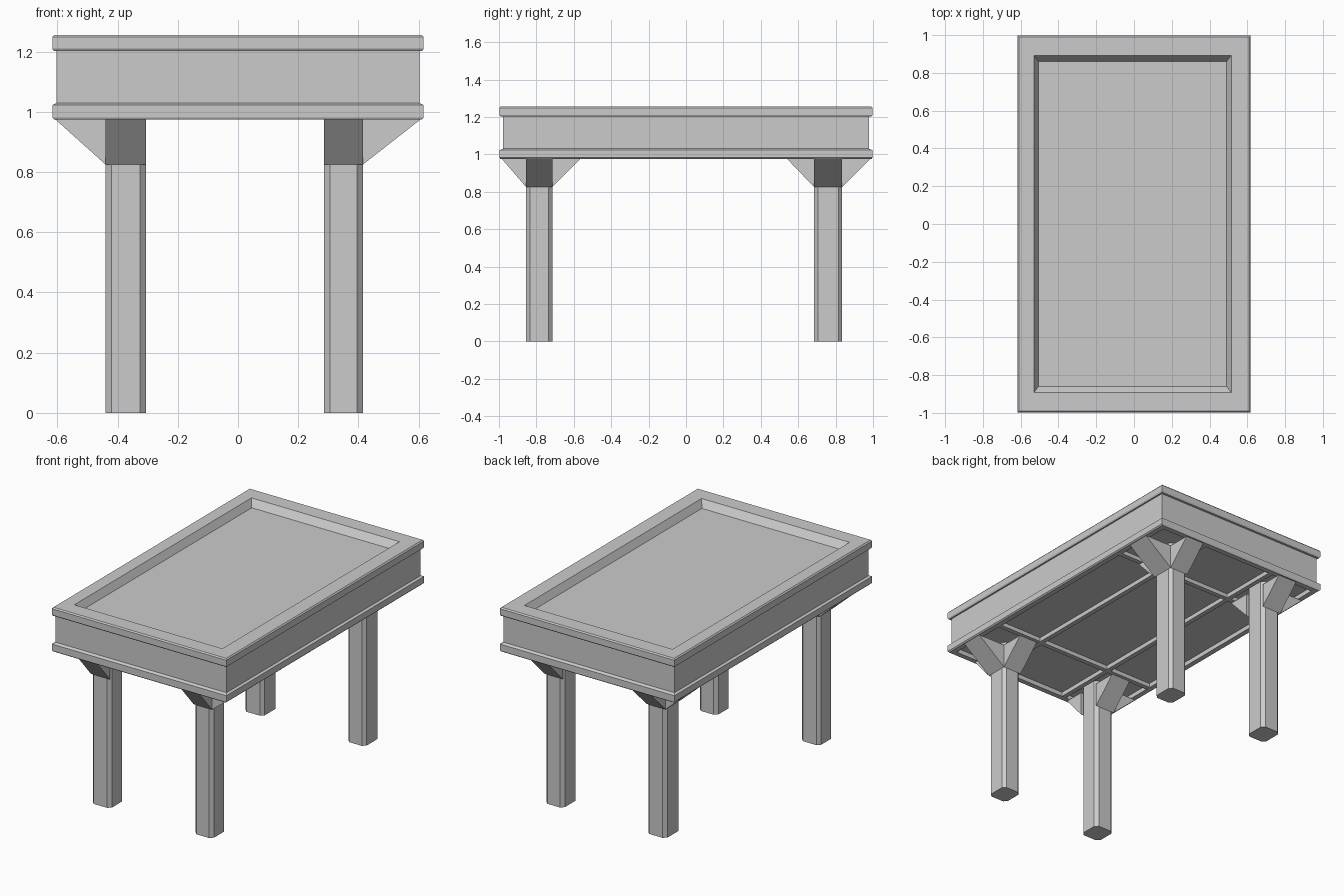
import bpy, bmesh

if "Cube" in bpy.data.objects:
    bpy.data.objects.remove(bpy.data.objects["Cube"])


def finish(name, bm, bevel=0.0):
    bmesh.ops.recalc_face_normals(bm, faces=bm.faces)
    me = bpy.data.meshes.new(name)
    bm.to_mesh(me)
    bm.free()
    ob = bpy.data.objects.new(name, me)
    bpy.context.collection.objects.link(ob)
    if bevel:
        m = ob.modifiers.new("bevel", "BEVEL")
        m.width = bevel
        m.segments = 1
        m.limit_method = 'ANGLE'
    return ob


def stack(name, rings, closed=False):
    """Skin a list of rectangles (x0, x1, y0, y1, z); closed joins last to first, else caps."""
    bm = bmesh.new()
    loops = [[bm.verts.new(p) for p in ((a, c, z), (b, c, z), (b, d, z), (a, d, z))]
             for a, b, c, d, z in rings]
    pairs = list(zip(loops, loops[1:]))
    if closed:
        pairs.append((loops[-1], loops[0]))
    else:
        bm.faces.new(loops[0])
        bm.faces.new(loops[-1])
    for lo, hi in pairs:
        for i in range(4):
            j = (i + 1) % 4
            bm.faces.new((lo[i], lo[j], hi[j], hi[i]))
    return finish(name, bm)


def sym(x, y, z):
    return (-x, x, -y, y, z)


def box(name, x0, x1, y0, y1, z0, z1):
    return stack(name, [(x0, x1, y0, y1, z0), (x0, x1, y0, y1, z1)])


# Table top: apron, moulded rim and sunken panel in one skin
stack("table_top", [
    sym(.577, .96, 1.003), sym(.577, .96, .975), sym(.610, .993, .975),
    sym(.617, .997, .982), sym(.617, .997, 1.022), sym(.603, .978, 1.03),
    sym(.603, .978, 1.202), sym(.612, .992, 1.202), sym(.617, .997, 1.21),
    sym(.617, .997, 1.248), sym(.610, .99, 1.256),
    (-.53, .515, -.893, .893, 1.256), (-.505, .49, -.86, .86, 1.212)])

# Ribs under the panel
for sx, side in ((-1, "left"), (1, "right")):
    x = sx * .26
    box(side + "_rib", x - .015, x + .015, -.965, .965, .976, 1.01)
for sy, end in ((-1, "front"), (1, "back")):
    y = sy * .56
    box(end + "_rib", -.58, .58, y - .015, y + .015, .977, 1.01)


def wedge(name, axis, start, end, w0, w1):
    """Triangular brace running along axis (0=x, 1=y) from leg face to its tip."""
    bm = bmesh.new()
    sides = []
    for w in (w0, w1):
        pts = [(start, .825), (end, .976), (start, .976)]
        sides.append([bm.verts.new((a, w, z) if axis == 0 else (w, a, z)) for a, z in pts])
        bm.faces.new(sides[-1])
    for i in range(3):
        j = (i + 1) % 3
        bm.faces.new((sides[0][i], sides[0][j], sides[1][j], sides[1][i]))
    finish(name, bm)


# Chamfered legs, each with three braces
legs_x = {"left": (-.44, -.305, -.608), "right": (.415, .285, .608)}
legs_y = {"front": (-.855, -.715, -.985, -.565), "back": (.835, .685, .985, .54)}
for sx, (xo, xi, xt) in legs_x.items():
    for sy, (yo, yi, yt, yti) in legs_y.items():
        name = f"{sy}_{sx}"
        x0, x1 = sorted((xo, xi))
        y0, y1 = sorted((yo, yi))
        c = .02
        outline = [(x0 + c, y0), (x1 - c, y0), (x1, y0 + c), (x1, y1 - c),
                   (x1 - c, y1), (x0 + c, y1), (x0, y1 - c), (x0, y0 + c)]
        bm = bmesh.new()
        base = bm.faces.new([bm.verts.new((x, y, 0)) for x, y in outline])
        new = bmesh.ops.extrude_face_region(bm, geom=[base])["geom"]
        bmesh.ops.translate(bm, vec=(0, 0, 1.003),
                            verts=[v for v in new if isinstance(v, bmesh.types.BMVert)])
        finish(name + "_leg", bm)
        wedge(name + "_side_brace", 0, xo, xt, y0, y1)
        wedge(name + "_outer_brace", 1, yo, yt, x0, x1)
        wedge(name + "_inner_brace", 1, yi, yti, x0, x1)
